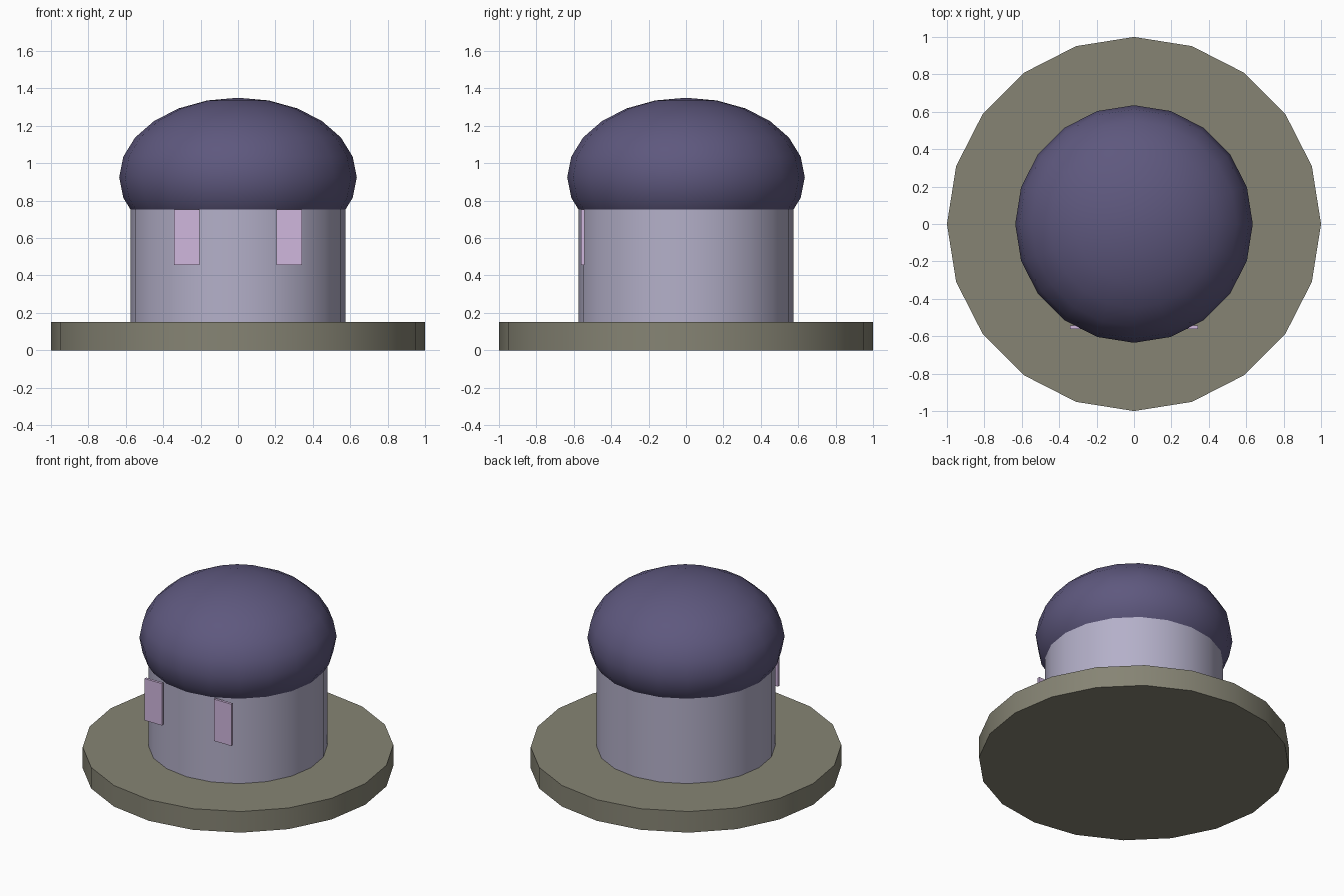
import bpy
import math

if "Cube" in bpy.data.objects:
    bpy.data.objects.remove(bpy.data.objects["Cube"])

SIDES = 20


def material(name, rgb):
    """Flat colour from 0-255 display values, stored as linear."""
    mat = bpy.data.materials.new(name)
    lin = [((c / 255 + 0.055) / 1.055) ** 2.4 for c in rgb]
    mat.diffuse_color = (*lin, 1)
    mat.use_nodes = True
    mat.node_tree.nodes["Principled BSDF"].inputs["Base Color"].default_value = mat.diffuse_color
    return mat


def finish(name, mat, smooth=True):
    ob = bpy.context.object
    ob.name = name
    ob.data.materials.append(mat)
    bpy.ops.object.transform_apply(location=False, rotation=False, scale=True)
    if smooth:
        bpy.ops.object.shade_smooth_by_angle(angle=math.radians(30))
    return ob


def drum(name, radius, bottom, top, mat):
    bpy.ops.mesh.primitive_cylinder_add(vertices=SIDES, radius=radius, depth=top - bottom,
                                        location=(0, 0, (bottom + top) / 2))
    return finish(name, mat)


stone = material("olive stone", (134, 132, 116))
plaster = material("pale lavender", (180, 176, 201))
indigo = material("indigo", (94, 88, 126))
lilac = material("lilac", (208, 183, 222))

# Round plinth and wall
drum("base", 1.0, 0.0, 0.15, stone)
drum("wall", 0.575, 0.15, 0.753, plaster)

# Flattened, overhanging dome
bpy.ops.mesh.primitive_uv_sphere_add(segments=SIDES, ring_count=12, radius=1,
                                     location=(0, 0, 0.925))
bpy.context.object.scale = (0.635, 0.635, 0.425)
finish("dome_roof", indigo)

# Pair of flat window plates on the front
for side, label in ((-1, "left"), (1, "right")):
    bpy.ops.mesh.primitive_cube_add(size=1, location=(side * 0.273, -0.552, 0.603))
    bpy.context.object.scale = (0.136, 0.018, 0.297)
    finish(label + "_window", lilac, smooth=False)
